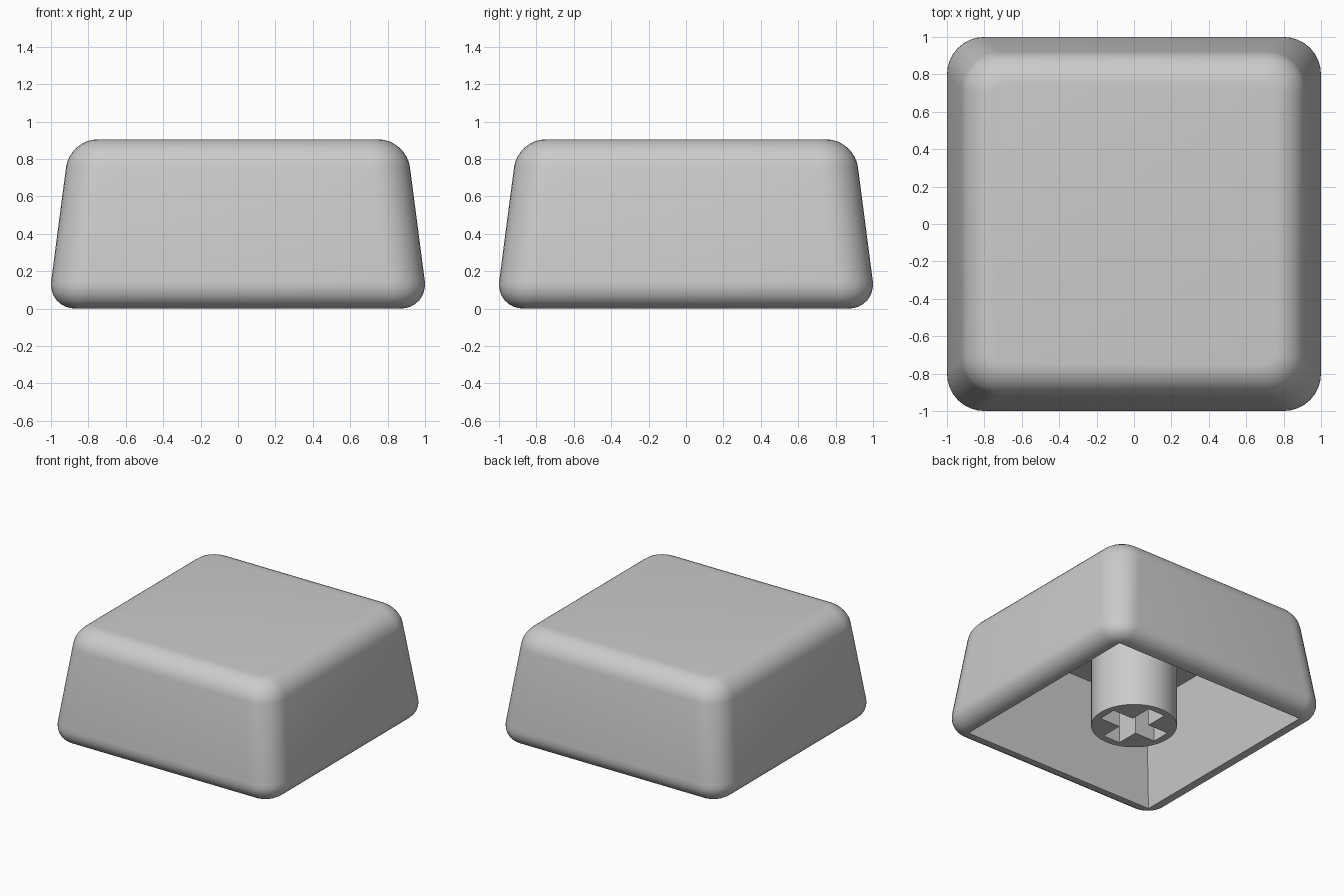
import bpy
import bmesh
import math

cube = bpy.data.objects.get("Cube")
if cube:
    bpy.data.objects.remove(cube, do_unlink=True)

HEIGHT = 0.905
BASE, TOP = 1.018, 0.90      # half widths of the tapered block

grey = bpy.data.materials.new("matte grey")
grey.use_nodes = True
colour = (0.6, 0.6, 0.6, 1)
grey.diffuse_color = colour
grey.node_tree.nodes["Principled BSDF"].inputs["Base Color"].default_value = colour


def make_object(name, bm):
    bmesh.ops.recalc_face_normals(bm, faces=bm.faces)
    mesh = bpy.data.meshes.new(name)
    bm.to_mesh(mesh)
    bm.free()
    obj = bpy.data.objects.new(name, mesh)
    mesh.materials.append(grey)
    bpy.context.collection.objects.link(obj)
    return obj


def frustum(low, high, z0, z1):
    """Square block tapering from half width low to half width high."""
    bm = bmesh.new()
    bmesh.ops.create_cube(bm, size=2)
    for v in bm.verts:
        half, z = (high, z1) if v.co.z > 0 else (low, z0)
        v.co = (v.co.x * half, v.co.y * half, z)
    return bm


def round_edges(bm, edges, width):
    bmesh.ops.bevel(bm, geom=edges, offset=width, offset_type='OFFSET',
                    segments=8, profile=0.5, affect='EDGES', clamp_overlap=False)


def cut(obj, cutter):
    mod = obj.modifiers.new("cut", 'BOOLEAN')
    mod.operation = 'DIFFERENCE'
    mod.solver = 'EXACT'
    mod.object = cutter
    bpy.context.view_layer.objects.active = obj
    bpy.ops.object.modifier_apply(modifier=mod.name)
    bpy.data.objects.remove(cutter, do_unlink=True)


def smooth(obj):
    bpy.ops.object.select_all(action='DESELECT')
    obj.select_set(True)
    bpy.context.view_layer.objects.active = obj
    bpy.ops.object.shade_smooth_by_angle(angle=math.radians(30))


# Outer shell: rounded corners first, then rounded top and bottom rims
bm = frustum(BASE, TOP, 0, HEIGHT)
round_edges(bm, [e for e in bm.edges
                 if abs(e.verts[0].co.z - e.verts[1].co.z) > 0.5], 0.2)
round_edges(bm, [e for e in bm.edges
                 if abs(e.verts[0].co.z - e.verts[1].co.z) < 0.001
                 and min(e.verts[0].co.z, HEIGHT - e.verts[0].co.z) < 0.001], 0.15)
shell = make_object("cap_shell", bm)

# Sharp-cornered hollow underneath, following the taper of the walls
slope = 0.131
cavity_top, cavity_half = 0.785, 0.855
cavity = make_object("cavity_cutter", frustum(
    cavity_half + slope * 0.1, cavity_half - slope * cavity_top, -0.1, cavity_top))
cavity.hide_render = True
cut(shell, cavity)
smooth(shell)

# Round stem hanging from the ceiling of the hollow
bm = bmesh.new()
stem_top = 0.82
bmesh.ops.create_cone(bm, cap_ends=True, segments=48, radius1=0.3125,
                      radius2=0.3125, depth=stem_top)
bmesh.ops.translate(bm, verts=bm.verts, vec=(0, 0, stem_top / 2))
stem = make_object("stem", bm)

# Cross-shaped socket in the stem
arm, w = 0.255, 0.075
bm = bmesh.new()
outline = []
for i in range(4):
    c, s = round(math.cos(i * math.pi / 2)), round(math.sin(i * math.pi / 2))
    for x, y in ((arm, -w), (arm, w), (w, w)):
        outline.append(bm.verts.new((x * c - y * s, x * s + y * c, -0.1)))
face = bm.faces.new(outline)
grown = bmesh.ops.extrude_face_region(bm, geom=[face])["geom"]
bmesh.ops.translate(bm, vec=(0, 0, 0.7),
                    verts=[g for g in grown if isinstance(g, bmesh.types.BMVert)])
socket = make_object("socket_cutter", bm)
socket.hide_render = True
cut(stem, socket)
smooth(stem)
